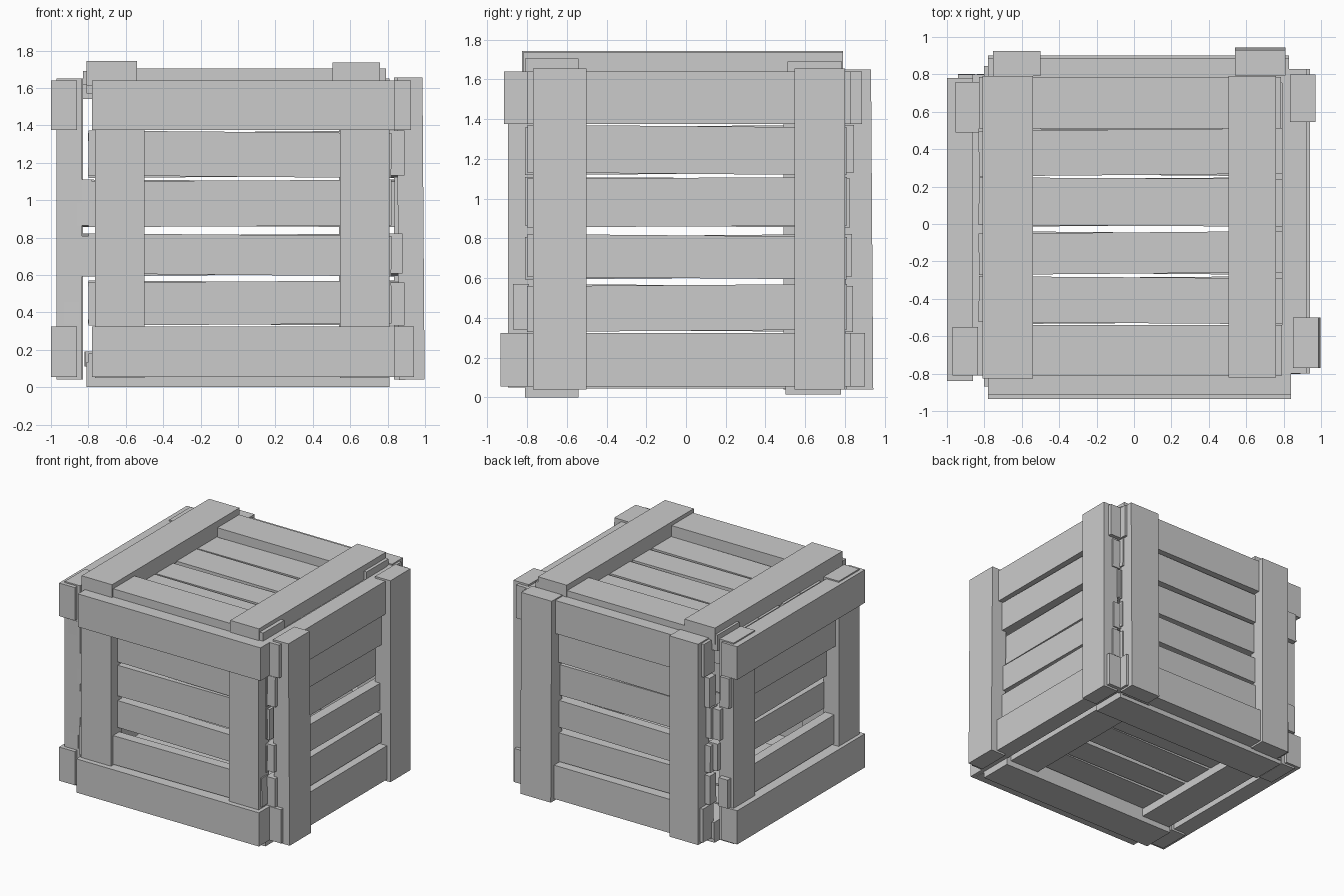
import bpy, bmesh, math
from mathutils import Matrix, Vector

if "Cube" in bpy.data.objects:
    bpy.data.objects.remove(bpy.data.objects["Cube"])


def board(name, x, y, z, tilt=0.0, axis='Z'):
    """Box from three (low, high) ranges, with an optional small tilt about its centre."""
    bm = bmesh.new()
    bmesh.ops.create_cube(bm, size=1)
    size = Vector((x[1] - x[0], y[1] - y[0], z[1] - z[0]))
    bmesh.ops.scale(bm, vec=size, verts=bm.verts)
    me = bpy.data.meshes.new(name)
    bm.to_mesh(me)
    bm.free()
    ob = bpy.data.objects.new(name, me)
    ob.matrix_world = (Matrix.Translation(((x[0] + x[1]) / 2, (y[0] + y[1]) / 2, (z[0] + z[1]) / 2))
                       @ Matrix.Rotation(math.radians(tilt), 4, axis))
    bpy.context.collection.objects.link(ob)
    return ob


LOW, HIGH = (0.055, 0.325), (1.375, 1.64)      # horizontal rail heights

# Front frame: rails outside, posts inside
board("front_bottom_rail", (-0.78, 0.84), (-0.935, -0.80), LOW)
board("front_top_rail", (-0.78, 0.84), (-0.915, -0.78), HIGH)
board("front_left_post", (-0.765, -0.50), (-0.895, -0.765), (0.05, 1.64))
board("front_right_post", (0.545, 0.81), (-0.895, -0.765), (0.05, 1.64))

# Left frame: rails outside, posts inside
board("left_bottom_rail", (-1.0, -0.86), (-0.84, 0.78), LOW)
board("left_top_rail", (-1.0, -0.86), (-0.84, 0.78), HIGH)
board("left_front_post", (-0.97, -0.835), (-0.81, -0.55), (0.04, 1.65))
board("left_back_post", (-0.955, -0.83), (0.49, 0.76), (0.04, 1.65))

# Right frame: posts outside, rails inside
board("right_front_post", (0.855, 0.992), (-0.77, -0.50), (0.04, 1.655), -0.4, 'Y')
board("right_back_post", (0.835, 0.97), (0.545, 0.80), (0.04, 1.655))
board("right_bottom_rail", (0.805, 0.94), (-0.80, 0.83), LOW)
board("right_top_rail", (0.79, 0.925), (-0.80, 0.83), HIGH)

# Back frame: posts outside, rails inside
board("back_left_post", (-0.755, -0.50), (0.79, 0.925), (0.04, 1.65))
board("back_right_post", (0.54, 0.81), (0.80, 0.937), (0.04, 1.65), 0.4, 'X')
board("back_bottom_rail", (-0.78, 0.83), (0.765, 0.90), LOW)
board("back_top_rail", (-0.78, 0.83), (0.755, 0.885), HIGH)

# Top frame: battens front to back, cross rails beneath
board("top_left_batten", (-0.81, -0.54), (-0.825, 0.79), (1.61, 1.743))
board("top_right_batten", (0.505, 0.76), (-0.82, 0.79), (1.60, 1.735))
board("top_front_rail", (-0.81, 0.79), (-0.81, -0.54), (1.57, 1.705))
board("top_back_rail", (-0.83, 0.785), (0.51, 0.785), (1.56, 1.69))

# Bottom frame: battens left to right, cross rails above
board("bottom_front_batten", (-0.81, 0.81), (-0.81, -0.54), (0.0, 0.135))
board("bottom_back_batten", (-0.80, 0.79), (0.50, 0.78), (0.015, 0.15))
board("bottom_left_rail", (-0.80, -0.54), (-0.81, 0.79), (0.045, 0.18))
board("bottom_right_rail", (0.505, 0.77), (-0.81, 0.79), (0.045, 0.18))

# Four loose planks inside each frame
side_z = [(0.335, 0.565), (0.60, 0.815), (0.86, 1.105), (1.125, 1.365)]
lid_y = [(-0.53, -0.285), (-0.265, -0.045), (-0.01, 0.245), (0.262, 0.505)]
tilts = [-0.4, 0.5, -0.3, 0.5]
front_d = [0.87, 0.81, 0.81, 0.81]             # outer depth of each plank
left_d = [0.93, 0.84, 0.86, 0.94]
right_d = [0.89, 0.88, 0.84, 0.89]
back_d = [0.84, 0.835, 0.825, 0.845]
T = 0.08
for i, (z, y, t) in enumerate(zip(side_z, lid_y, tilts)):
    n = str(i + 1)
    board("front_plank_" + n, (-0.80, 0.82), (-front_d[i], T - front_d[i]), z, t, 'Y')
    board("back_plank_" + n, (-0.80, 0.82), (back_d[i] - T, back_d[i]), z, -t, 'Y')
    board("left_plank_" + n, (-left_d[i], T - left_d[i]), (-0.81, 0.80), z, t, 'X')
    board("right_plank_" + n, (right_d[i] - T, right_d[i]), (-0.80, 0.81), z, -t, 'X')
    board("top_plank_" + n, (-0.83, 0.80), y, (1.54, 1.62), t, 'Z')
    board("bottom_plank_" + n, (-0.82, 0.80), y, (0.11, 0.19), -t, 'Z')
